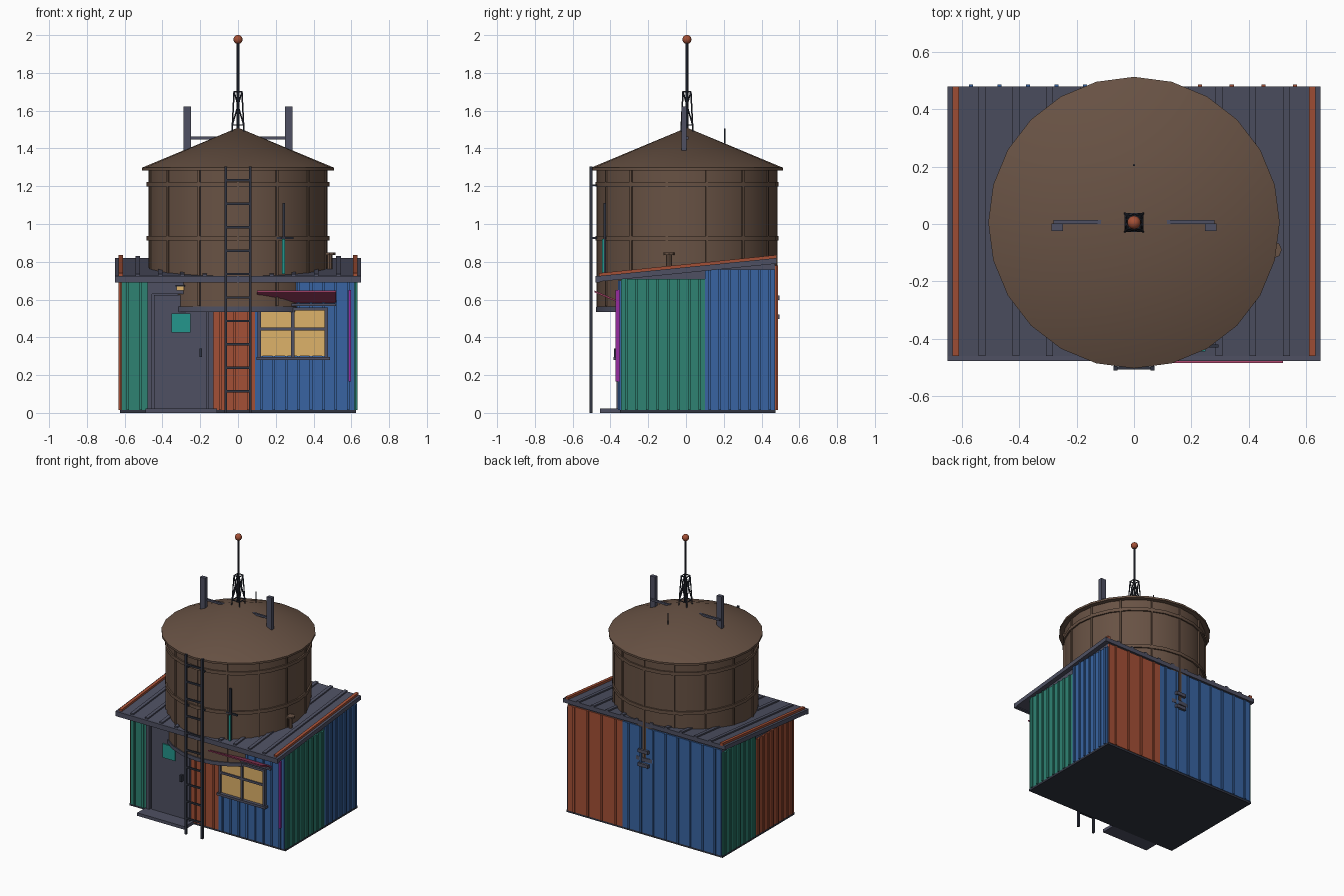
import bpy, bmesh, math
from mathutils import Vector, Matrix

cube = bpy.data.objects.get("Cube")
if cube:
    bpy.data.objects.remove(cube)


def material(name, rgb):
    lin = [((c / 255 + 0.055) / 1.055) ** 2.4 for c in rgb] + [1]
    m = bpy.data.materials.new(name)
    m.use_nodes = True
    m.diffuse_color = lin
    m.node_tree.nodes["Principled BSDF"].inputs["Base Color"].default_value = lin
    return m


brown = material("rust brown", (104, 82, 68))
gray = material("slate gray", (78, 80, 98))
dark = material("dark iron", (48, 52, 64))
green = material("teal green", (46, 130, 114))
blue = material("panel blue", (56, 100, 162))
orange = material("rust orange", (164, 80, 54))
amber = material("window amber", (222, 178, 106))
pink = material("awning pink", (160, 64, 100))
purple = material("neon purple", (150, 44, 160))
cyan = material("neon teal", (36, 150, 140))


def finish(name, bm, mat, smooth=False):
    bmesh.ops.recalc_face_normals(bm, faces=bm.faces[:])
    me = bpy.data.meshes.new(name)
    bm.to_mesh(me)
    bm.free()
    me.materials.append(mat)
    ob = bpy.data.objects.new(name, me)
    bpy.context.collection.objects.link(ob)
    if smooth:
        bpy.ops.object.select_all(action='DESELECT')
        ob.select_set(True)
        bpy.context.view_layer.objects.active = ob
        bpy.ops.object.shade_smooth_by_angle(angle=math.radians(30))
    return ob


def add_box(bm, x, y, z):
    """Box from (min, max) pairs."""
    c = [(a + b) / 2 for a, b in (x, y, z)]
    s = [b - a for a, b in (x, y, z)]
    bmesh.ops.create_cube(bm, size=1, matrix=Matrix.Translation(c) @ Matrix.Diagonal((*s, 1)))


def boxes(name, mat, *items):
    bm = bmesh.new()
    for it in items:
        add_box(bm, *it)
    return finish(name, bm, mat)


def add_rod(bm, a, b, r, sides=6):
    a, b = Vector(a), Vector(b)
    d = b - a
    m = Matrix.Translation((a + b) / 2) @ d.to_track_quat('Z', 'Y').to_matrix().to_4x4()
    bmesh.ops.create_cone(bm, cap_ends=True, segments=sides, radius1=r, radius2=r, depth=d.length, matrix=m)


def rods(name, mat, r, pairs, sides=6):
    bm = bmesh.new()
    for a, b in pairs:
        add_rod(bm, a, b, r, sides)
    return finish(name, bm, mat, True)


def lathe(name, mat, profile, sides=24, cy=0.005):
    """Revolve an (r, z) profile about the tank axis."""
    bm = bmesh.new()
    vs = [bm.verts.new((r, 0, z)) for r, z in profile]
    es = [bm.edges.new(p) for p in zip(vs, vs[1:])]
    bmesh.ops.spin(bm, geom=vs + es, cent=(0, 0, 0), axis=(0, 0, 1), angle=math.tau, steps=sides, use_duplicate=False)
    bmesh.ops.remove_doubles(bm, verts=bm.verts[:], dist=0.0005)
    bmesh.ops.translate(bm, verts=bm.verts[:], vec=(0, cy, 0))
    return finish(name, bm, mat, True)


def prism_x(name, mat, outline, *spans):
    """Extrude a (y, z) outline along x over each span."""
    bm = bmesh.new()
    for x0, x1 in spans:
        f = bm.faces.new([bm.verts.new((x0, y, z)) for y, z in outline])
        ext = bmesh.ops.extrude_face_region(bm, geom=[f])["geom"]
        bmesh.ops.translate(bm, vec=(x1 - x0, 0, 0), verts=[v for v in ext if isinstance(v, bmesh.types.BMVert)])
    return finish(name, bm, mat)


def panel(name, mat, side, a, b, top, pitch):
    """Ribbed wall sheet from a to b along one side of the shed."""
    n = max(1, round((b - a) / pitch))
    spans = [(a, b, 0.008)]
    for i in range(n):
        c = a + (i + 0.5) * (b - a) / n
        spans.append((c - 0.007, c + 0.007, 0.016))
    items = []
    for u0, u1, t in spans:
        z = (0.015, top)
        if side == "front":
            items.append(((u0, u1), (-0.345 - t, -0.34), z))
        elif side == "back":
            items.append(((u0, u1), (0.465, 0.47 + t), z))
        elif side == "left":
            items.append(((0.615, 0.617 + t), (u0, u1), z))
        else:
            items.append(((-0.617 - t, -0.615), (u0, u1), z))
    boxes(name, mat, *items)


# Shed core and floor
prism_x("shed_core", gray, [(-0.345, 0.01), (0.47, 0.01), (0.47, 0.79), (-0.345, 0.71)], (-0.617, 0.617))
boxes("floor_slab", dark, ((-0.625, 0.625), (-0.35, 0.475), (0, 0.016)))

# Ribbed wall sheets
panel("front_green_sheet", green, "front", -0.617, -0.48, 0.7, 0.065)
panel("front_orange_sheet", orange, "front", -0.13, 0.09, 0.7, 0.063)
panel("front_blue_sheet", blue, "front", 0.09, 0.617, 0.7, 0.063)
panel("left_green_sheet", green, "left", -0.345, 0.1, 0.71, 0.055)
panel("left_blue_sheet", blue, "left", 0.1, 0.47, 0.76, 0.055)
panel("right_orange_sheet", orange, "right", -0.345, 0.09, 0.71, 0.055)
panel("right_green_sheet", green, "right", 0.09, 0.47, 0.76, 0.055)
panel("back_blue_sheet", blue, "back", -0.617, 0.175, 0.78, 0.105)
panel("back_orange_sheet", orange, "back", 0.175, 0.617, 0.78, 0.105)

# Sloped roof with ribs, edge trims and fascia
prism_x("roof", gray, [(-0.46, 0.695), (0.48, 0.79), (0.48, 0.82), (-0.46, 0.725)], (-0.65, 0.65))
prism_x("roof_ribs", gray, [(-0.46, 0.72), (0.48, 0.815), (0.48, 0.83), (-0.46, 0.735)],
        *[(c - 0.012, c + 0.012) for c in [-0.53 + 0.118 * i for i in range(10)]])
prism_x("roof_trims", orange, [(-0.46, 0.72), (0.48, 0.815), (0.48, 0.836), (-0.46, 0.74)],
        (-0.632, -0.61), (0.61, 0.632))
boxes("roof_fascia", gray, ((-0.65, 0.65), (-0.478, -0.455), (0.69, 0.725)))

# Tank, lid, hoops, battens and base
lathe("tank", brown, [(0, 0.56), (0.475, 0.56), (0.475, 1.29), (0, 1.29)])
lathe("tank_lid", brown, [(0, 1.284), (0.508, 1.284), (0.508, 1.298), (0, 1.51)])
for i, z in enumerate((0.925, 1.21)):
    lathe(f"tank_hoop_{i + 1}", brown,
          [(0.47, z - 0.012), (0.485, z - 0.012), (0.485, z + 0.012), (0.47, z + 0.012)])
lathe("tank_platform", gray, [(0, 0.535), (0.482, 0.535), (0.482, 0.562), (0, 0.562)])
bm = bmesh.new()
for i in range(14):
    m = Matrix.Translation((0, 0.005, 0)) @ Matrix.Rotation(math.tau * i / 14, 4, 'Z')
    bmesh.ops.create_cube(bm, size=1, matrix=m @ Matrix.Translation((0, -0.473, 0.925)) @ Matrix.Diagonal((0.012, 0.014, 0.72, 1)))
finish("tank_battens", bm, brown)
rods("tank_valve", brown, 0.014, [((0.485, -0.09, 0.76), (0.485, -0.09, 0.84))], 8)
rods("tank_valve_cap", brown, 0.03, [((0.485, -0.09, 0.836), (0.485, -0.09, 0.848))], 8)

# Ladder
rungs = [((-0.065, (0.061 + 0.008)), (-0.508, -0.497), (z - 0.006, z + 0.006))
         for z in [0.115 + 0.124 * i for i in range(10)]]
boxes("ladder", dark, *rungs, *[((s * 0.065 - 0.007, s * 0.065 + 0.007), (-0.51, -0.495), (0, 1.305)) for s in (-1, 1)])
boxes("ladder_brackets", dark, *[((s * 0.065 - 0.005, s * 0.065 + 0.005), (-0.5, -0.46), (z, z + 0.01))
                                 for s in (-1, 1) for z in (0.92, 1.2)])

# Lattice mast with pole and beacon
def leg(sx, sy, t):
    w = 0.032 - 0.011 * t
    return (sx * w, sy * w + 0.005, 1.48 + 0.22 * t)


corners = [(-1, -1), (1, -1), (1, 1), (-1, 1)]
parts = []
for k, c in enumerate(corners):
    n = corners[(k + 1) % 4]
    parts.append((leg(*c, 0), leg(*c, 1)))
    parts += [(leg(*c, t), leg(*n, t)) for t in (0.2, 1)]
    parts += [(leg(*c, 0.2), leg(*n, 1)), (leg(*n, 0.2), leg(*c, 1))]
rods("mast_lattice", dark, 0.004, parts, 5)
rods("mast_pole", dark, 0.007, [((0, 0.005, 1.5), (0, 0.005, 1.97))], 8)
bm = bmesh.new()
bmesh.ops.create_uvsphere(bm, u_segments=12, v_segments=8, radius=0.024, matrix=Matrix.Translation((0, 0.005, 1.977)))
finish("beacon", bm, orange, True)
rods("lid_pin", dark, 0.004, [((0, 0.205, 1.41), (0, 0.205, 1.505))])

# Panel antennas on side arms
boxes("antenna_arm", gray, ((-0.28, 0.28), (0, 0.014), (1.448, 1.462)))
boxes("panel_antennas", gray, *[((c - 0.02, c + 0.02), (-0.025, 0.002), (1.39, 1.622)) for c in (-0.268, 0.268)])

# Door, step, sign and lamp
boxes("door_frame", gray, ((-0.48, -0.455), (-0.368, -0.34), (0.015, 0.7)), ((-0.155, -0.13), (-0.368, -0.34), (0.015, 0.7)),
      ((-0.455, -0.155), (-0.368, -0.34), (0.63, 0.7)))
boxes("door_leaf", gray, ((-0.445, -0.165), (-0.355, -0.34), (0.02, 0.625)))
boxes("door_handle", dark, ((-0.205, -0.19), (-0.38, -0.35), (0.295, 0.34)))
boxes("door_step", gray, ((-0.49, -0.11), (-0.455, -0.34), (0, 0.022)))
boxes("door_sign", cyan, ((-0.352, -0.252), (-0.364, -0.355), (0.425, 0.525)))
boxes("door_lamp", amber, ((-0.325, -0.285), (-0.395, -0.34), (0.648, 0.67)))
boxes("door_lamp_cap", dark, ((-0.33, -0.28), (-0.4, -0.34), (0.668, 0.676)))

# Window with bars and sill
boxes("window_glass", amber, ((0.115, 0.465), (-0.366, -0.358), (0.3, 0.55)))
boxes("window_frame", gray, *[((c - 0.009, c + 0.009), (-0.374, -0.34), (0.295, 0.555)) for c in (0.113, 0.29, 0.467)],
      *[((0.104, 0.476), (-0.374, -0.34), (c - 0.008, c + 0.008)) for c in (0.445, 0.55)],
      ((0.098, 0.486), (-0.385, -0.34), (0.28, 0.297)))

# Upturned awning and its wall rail
prism_x("awning", pink, [(-0.345, 0.578), (-0.485, 0.638), (-0.485, 0.648), (-0.345, 0.588)], (0.1, 0.52))
boxes("awning_rail", gray, ((0.1, 0.52), (-0.372, -0.34), (0.566, 0.58)))

# Neon strips and their pole
boxes("corner_neon", purple, ((0.585, 0.598), (-0.372, -0.35), (0.165, 0.65)))
boxes("tank_pole", dark, ((0.235, 0.249), (-0.436, -0.424), (0.735, 1.11)), ((0.19, 0.295), (-0.43, -0.42), (0.92, 0.932)))
boxes("tank_neon", cyan, ((0.234, 0.25), (-0.444, -0.435), (0.735, 0.92)))

# Vents on the back wall
boxes("back_vents", gray, *[((-0.04, 0.04), (0.47, 0.496), (z - 0.012, z + 0.012)) for z in (0.51, 0.61)])
